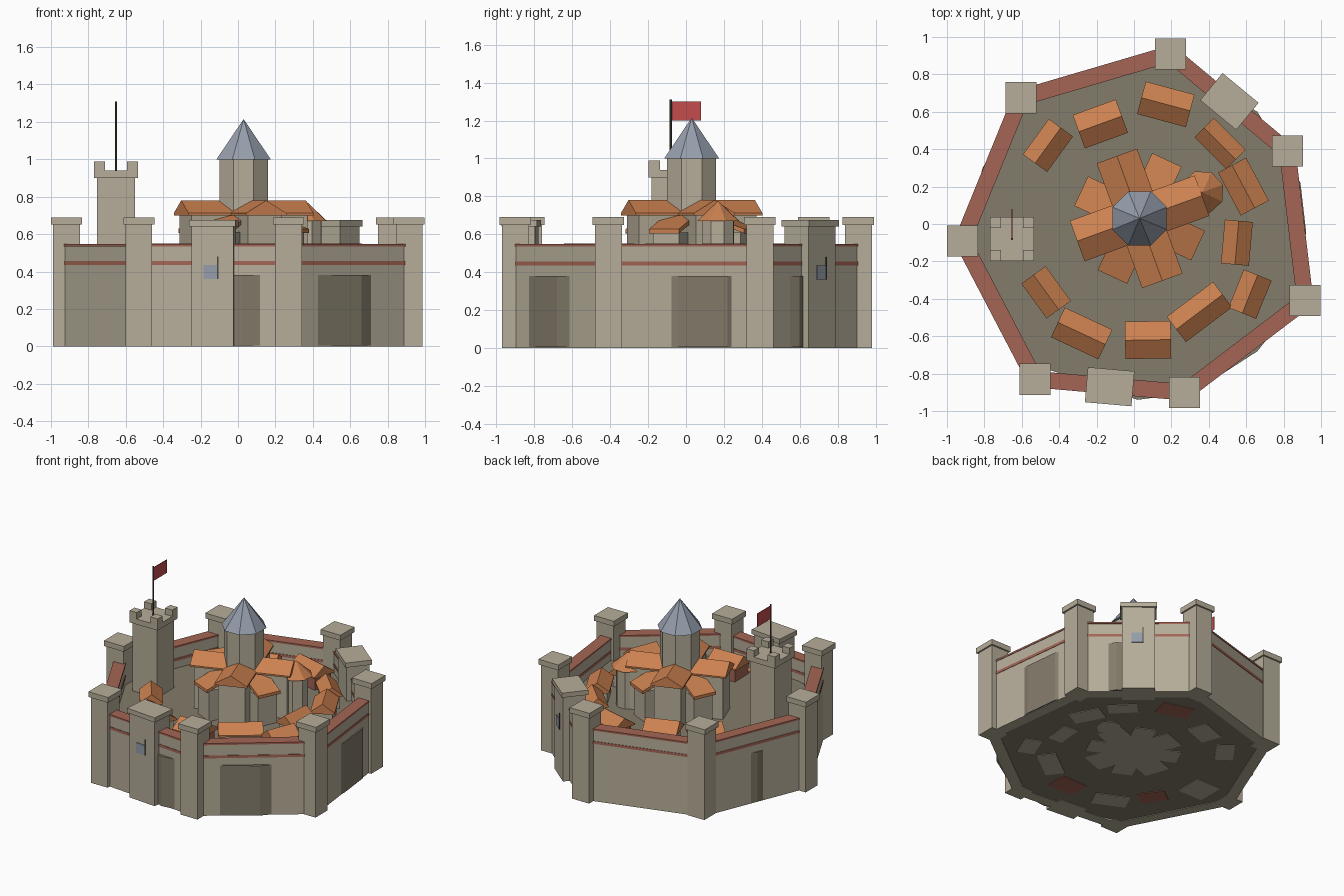
import bpy, bmesh, math
from mathutils import Matrix, Vector

cube = bpy.data.objects.get("Cube")
if cube:
    bpy.data.objects.remove(cube, do_unlink=True)


def material(name, r, g, b):
    m = bpy.data.materials.new(name)
    m.use_nodes = True
    m.diffuse_color = (r, g, b, 1)
    m.node_tree.nodes["Principled BSDF"].inputs["Base Color"].default_value = (r, g, b, 1)
    return m


STONE = material("pale stone", .47, .42, .32)
EARTH = material("earth", .23, .2, .145)
TILE = material("orange tile", .6, .22, .08)
BRICK = material("brick red", .37, .13, .09)
SLATE = material("blue slate", .3, .34, .41)
DARK = material("dark wood", .07, .065, .045)
CLOTH = material("red cloth", .55, .07, .075)


def finish(name, bm, mat, x=0, y=0, rot=0):
    bmesh.ops.recalc_face_normals(bm, faces=bm.faces)
    me = bpy.data.meshes.new(name)
    bm.to_mesh(me)
    bm.free()
    me.materials.append(mat)
    ob = bpy.data.objects.new(name, me)
    bpy.context.collection.objects.link(ob)
    ob.matrix_world = Matrix.Translation((x, y, 0)) @ Matrix.Rotation(math.radians(rot), 4, "Z")
    return ob


def prism(name, points, sweep, mat, **place):
    """Polygon swept along a vector into a solid."""
    bm = bmesh.new()
    face = bm.faces.new([bm.verts.new(p) for p in points])
    new = bmesh.ops.extrude_face_region(bm, geom=[face])["geom"]
    verts = [v for v in new if isinstance(v, bmesh.types.BMVert)]
    bmesh.ops.translate(bm, vec=Vector(sweep), verts=verts)
    return finish(name, bm, mat, **place)


def box(name, w, d, z0, z1, mat, ox=0, oy=0, **place):
    pts = [(ox + a * w / 2, oy + b * d / 2, z0) for a, b in ((-1, -1), (1, -1), (1, 1), (-1, 1))]
    return prism(name, pts, (0, 0, z1 - z0), mat, **place)


def side_prism(name, x0, x1, profile, mat, **place):
    """Profile in y and z, swept along local x."""
    return prism(name, [(x0, y, z) for y, z in profile], (x1 - x0, 0, 0), mat, **place)


def gable(name, x0, x1, width, eave, ridge, mat, **place):
    h = width / 2
    side_prism(name, x0, x1, [(-h, eave), (h, eave), (h, eave + .012), (0, ridge), (-h, eave + .012)],
               mat, **place)


def drum(name, sides, r0, r1, z0, z1, mat, **place):
    bm = bmesh.new()
    bmesh.ops.create_cone(bm, cap_ends=True, segments=sides, radius1=r0, radius2=r1, depth=z1 - z0,
                          matrix=Matrix.Translation((0, 0, (z0 + z1) / 2)))
    return finish(name, bm, mat, **place)


# Raised courtyard
mound = [(.92, -.04), (.89, .22), (.66, .6), (.15, .88), (-.58, .67), (-.81, .3), (-.9, -.1),
         (-.57, -.74), (.02, -.94), (.32, -.9), (.66, -.68), (.88, -.4)]
prism("courtyard", [(x, y, .004) for x, y in mound], (0, 0, .376), EARTH)

# Curtain walls and corner towers
corners = [(.195, .91), (.82, .39), (.915, -.41), (.27, -.9), (-.53, -.83), (-.917, -.09), (-.605, .675)]
for i, a in enumerate(corners):
    b = corners[(i + 1) % len(corners)]
    length = math.dist(a, b)
    at = dict(x=(a[0] + b[0]) / 2, y=(a[1] + b[1]) / 2,
              rot=math.degrees(math.atan2(b[1] - a[1], b[0] - a[0])))
    box("curtain_wall", length, .08, 0, .535, STONE, **at)
    box("wall_band", length, .086, .435, .455, BRICK, **at)
    box("wall_coping", length, .088, .535, .548, BRICK, **at)
    box("corner_tower", .142, .142, 0, .65, STONE, x=a[0], y=a[1])
    box("corner_tower_cap", .166, .166, .65, .69, STONE, x=a[0], y=a[1])

# Gate towers, outer side along local -y
for x, y, rot in ((-.13, -.87, -5), (.51, .655, 140.5)):
    at = dict(x=x, y=y, rot=rot)
    box("gate_tower", .225, .165, 0, .64, STONE, **at)
    box("gate_tower_cap", .25, .188, .64, .675, STONE, **at)
    box("gate_window", .075, .008, .36, .435, SLATE, ox=-.01, oy=-.084, **at)
    box("window_jamb", .007, .009, .36, .48, DARK, ox=.03, oy=-.084, **at)

# Watch tower with corner merlons and flag
watch = dict(x=-.652, y=-.08)
box("watch_tower", .205, .205, 0, .9, STONE, **watch)
box("watch_tower_cap", .236, .236, .9, .94, STONE, **watch)
for sx in (-1, 1):
    for sy in (-1, 1):
        box("merlon", .06, .06, .94, .988, STONE, ox=sx * .088, oy=sy * .088, **watch)
drum("flag_pole", 8, .006, .006, .94, 1.31, DARK, **watch)
box("flag", .004, .16, 1.2, 1.3, CLOTH, oy=.08, **watch)

# Keep: round turret, four gabled wings and four lower sheds
keep = dict(x=.03, y=.03)
drum("keep_turret", 8, .14, .14, 0, 1, STONE, rot=22.5, **keep)
drum("turret_roof", 8, .157, 0, 1, 1.215, SLATE, rot=22.5, **keep)
for k in range(4):
    turn = 20 + 90 * k
    box("keep_wing", .33, .19, 0, .71, STONE, ox=.165, rot=turn, **keep)
    gable("keep_wing_roof", 0, .355, .23, .7, .78, TILE, rot=turn, **keep)
    box("keep_shed", .32, .15, 0, .61, STONE, ox=.16, rot=turn + 45, **keep)
    prism("keep_shed_roof", [(.1, -.087, .69), (.345, -.087, .605), (.345, -.087, .628), (.1, -.087, .715)],
          (0, .174, 0), TILE, rot=turn + 45, **keep)

# Rounded chapel end on the eastern wing
apse = dict(x=.365, y=.17, rot=20)
drum("apse", 8, .088, .088, 0, .675, STONE, **apse)
drum("apse_roof", 8, .118, 0, .67, .775, TILE, **apse)

# Houses: x, y, turn, roof length, roof width, wall colour
houses = [(.17, .64, -15, .27, .18, BRICK), (.46, .43, -45, .24, .145, STONE),
          (.585, .2, -62, .26, .17, STONE), (.55, -.1, 85, .235, .15, STONE),
          (.62, -.375, 68, .22, .16, STONE), (.35, -.47, 37, .31, .17, STONE),
          (.075, -.62, 1, .245, .2, BRICK), (-.28, -.585, -25, .28, .175, STONE),
          (-.47, -.365, -54, .23, .16, BRICK), (-.46, .42, 54, .235, .16, STONE),
          (-.18, .535, 20, .245, .19, STONE)]
for x, y, turn, length, width, wall in houses:
    at = dict(x=x, y=y, rot=turn)
    box("house", length - .035, width - .035, 0, .48, wall, **at)
    gable("house_roof", -length / 2, length / 2, width, .475, .55, TILE, **at)
